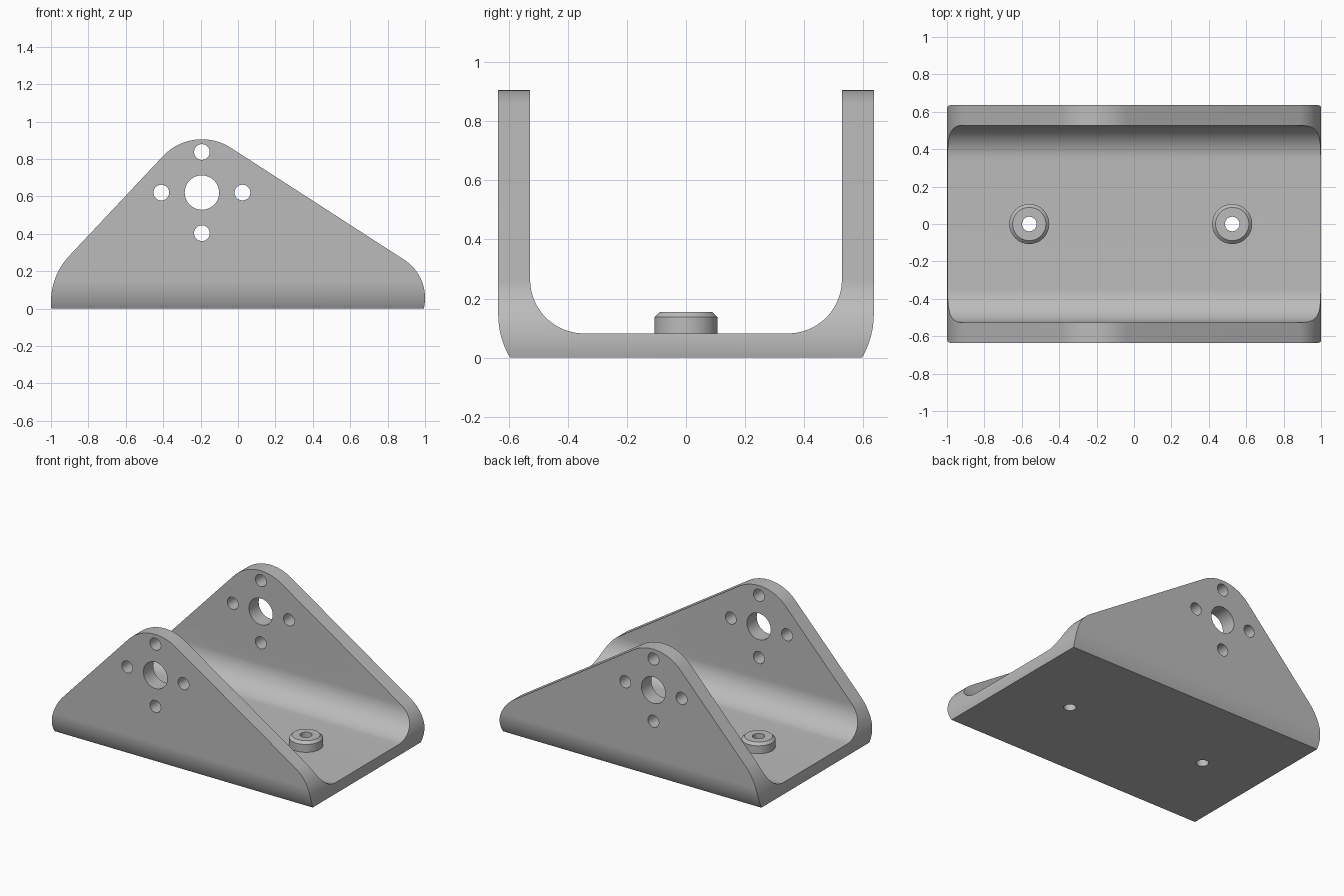
import bpy, bmesh, math

if "Cube" in bpy.data.objects:
    bpy.data.objects.remove(bpy.data.objects["Cube"], do_unlink=True)

GREY = (0.5, 0.5, 0.5, 1)
mat = bpy.data.materials.new("plain grey")
mat.use_nodes = True
mat.diffuse_color = GREY
mat.node_tree.nodes["Principled BSDF"].inputs["Base Color"].default_value = GREY


def arc(cx, cy, r, start, end, n=24):
    angles = [math.radians(start + (end - start) * i / n) for i in range(n + 1)]
    return [(cx + r * math.cos(a), cy + r * math.sin(a)) for a in angles]


def prism(name, points, place, low, high):
    """Extrude a closed outline; place maps (u, v, depth) to a position."""
    bm = bmesh.new()
    rings = [[bm.verts.new(place(u, v, d)) for u, v in points] for d in (low, high)]
    bm.faces.new(rings[0])
    bm.faces.new(rings[1])
    for i in range(len(points)):
        j = (i + 1) % len(points)
        bm.faces.new((rings[0][i], rings[0][j], rings[1][j], rings[1][i]))
    bmesh.ops.recalc_face_normals(bm, faces=bm.faces)
    mesh = bpy.data.meshes.new(name)
    bm.to_mesh(mesh)
    bm.free()
    mesh.materials.append(mat)
    obj = bpy.data.objects.new(name, mesh)
    bpy.context.collection.objects.link(obj)
    return obj


def along_x(u, v, d): return (d, u, v)
def along_y(u, v, d): return (u, d, v)
def along_z(u, v, d): return (u, v, d)


def circle(cx, cy, r, n=48):
    return arc(cx, cy, r, 0, 360, n)[:-1]


def boolean(obj, tool, operation):
    mod = obj.modifiers.new(operation.lower(), "BOOLEAN")
    mod.operation, mod.solver, mod.object = operation, "EXACT", tool
    bpy.context.view_layer.objects.active = obj
    bpy.ops.object.modifier_apply(modifier=mod.name)
    bpy.data.objects.remove(tool, do_unlink=True)


# U-shaped cross-section: outer rounded corner, wall, inner fillet, mirrored
half = arc(0.345, 0.147, 0.29, -30.4, 0) + [(0.635, 1), (0.527, 1)]
half += arc(0.345, 0.264, 0.182, 0, -90)
section = half + [(-y, z) for y, z in reversed(half)]
bracket = prism("bracket", section, along_x, -1.1, 1.1)

# Rounded triangular outline of the side walls
PX, PZ = -0.193, 0.62
outline = arc(0.758, 0.057, 0.242, -13.6, 56.9)
outline += arc(PX, PZ, 0.285, 56.9, 136.8)
outline += arc(-0.64, 0.035, 0.36, 136.8, 185.5)
# extend below the base so the bottom stays a single clean plane
outline += [(outline[-1][0], -0.1), (outline[0][0], -0.1)]
boolean(bracket, prism("side_outline", outline, along_y, -1, 1), "INTERSECT")

# Centre bore and four bolt holes through both walls
holes = [(PX, PZ, 0.092)]
for dx, dz in ((1, 0), (-1, 0), (0, 1), (0, -1)):
    holes.append((PX + 0.217 * dx, PZ + 0.217 * dz, 0.042))
for hole in holes:
    boolean(bracket, prism("wall_hole", circle(*hole), along_y, -1, 1), "DIFFERENCE")

# Mounting bosses with a chamfered rim and a through hole
for x in (-0.56, 0.525):
    boss = prism("boss", circle(x, 0, 0.107), along_z, 0.05, 0.155)
    bm = bmesh.new()
    bm.from_mesh(boss.data)
    rim = [e for e in bm.edges if all(v.co.z > 0.15 for v in e.verts)]
    bmesh.ops.bevel(bm, geom=rim, offset=0.018, segments=1, affect="EDGES")
    bm.to_mesh(boss.data)
    bm.free()
    boolean(bracket, boss, "UNION")
    drill = prism("floor_hole", circle(x, 0, 0.039), along_z, -0.2, 0.4)
    boolean(bracket, drill, "DIFFERENCE")

bpy.ops.object.select_all(action="DESELECT")
bracket.select_set(True)
bpy.context.view_layer.objects.active = bracket
bpy.ops.object.shade_smooth_by_angle(angle=math.radians(25))
